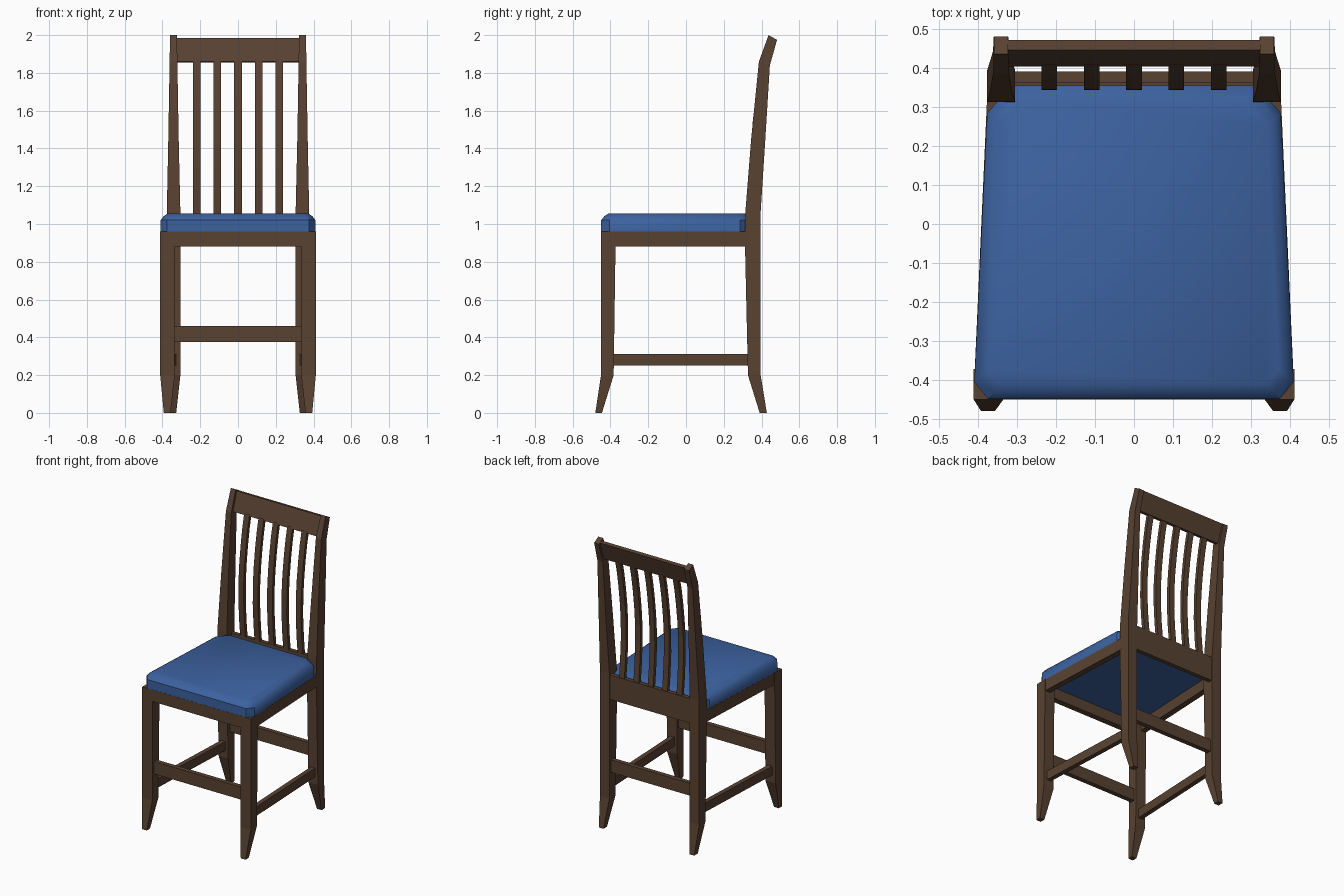
import bpy, bmesh

if "Cube" in bpy.data.objects:
    bpy.data.objects.remove(bpy.data.objects["Cube"])


def material(name, rgb):
    m = bpy.data.materials.new(name)
    m.diffuse_color = (*rgb, 1)
    m.use_nodes = True
    m.node_tree.nodes["Principled BSDF"].inputs["Base Color"].default_value = m.diffuse_color
    return m


WOOD = material("dark wood", (0.098, 0.054, 0.031))
FABRIC = material("blue fabric", (0.045, 0.122, 0.352))


def loft(name, rings, mat=WOOD):
    """Skin a closed solid through rings of points."""
    bm = bmesh.new()
    loops = [[bm.verts.new(p) for p in ring] for ring in rings]
    n = len(loops[0])
    for a, b in zip(loops, loops[1:]):
        for i in range(n):
            j = (i + 1) % n
            bm.faces.new((a[i], a[j], b[j], b[i]))
    bm.faces.new(loops[0][::-1])
    bm.faces.new(loops[-1])
    bmesh.ops.recalc_face_normals(bm, faces=bm.faces)
    me = bpy.data.meshes.new(name)
    bm.to_mesh(me)
    bm.free()
    me.materials.append(mat)
    ob = bpy.data.objects.new(name, me)
    bpy.context.collection.objects.link(ob)
    return ob


def level(x0, x1, y0, y1, z0, z1=None):
    """Rectangular section; z0 at its front edge, z1 at its back edge."""
    z1 = z0 if z1 is None else z1
    return [(x0, y0, z0), (x1, y0, z0), (x1, y1, z1), (x0, y1, z1)]


def bar(name, x, y0, y1, z0, z1):
    """Straight cross bar spanning -x..x."""
    return loft(name, [level(-x, x, y0, y1, z0), level(-x, x, y0, y1, z1)])


def side_bar(name, s, xf, xb, yf, yb, w, z0, z1):
    """Front-to-back bar whose outer face runs from xf to xb."""
    loft(name, [[(s * x, y, z0), (s * (x - w), y, z0), (s * (x - w), y, z1), (s * x, y, z1)]
                for x, y in ((xf, yf), (xb, yb))])


for s, side in ((1, "right"), (-1, "left")):
    # Front leg with splayed, tapered foot
    loft("front_leg_" + side, [
        level(s * 0.357, s * 0.393, -0.48, -0.445, 0),
        level(s * 0.335, s * 0.412, -0.45, -0.383, 0.2),
        level(s * 0.335, s * 0.412, -0.45, -0.372, 0.96)])
    # Back leg continuing up as the back post
    loft("back_post_" + side, [
        level(s * 0.327, s * 0.362, 0.39, 0.428, 0),
        level(s * 0.305, s * 0.377, 0.328, 0.395, 0.2),
        level(s * 0.305, s * 0.377, 0.312, 0.395, 0.9),
        level(s * 0.305, s * 0.377, 0.314, 0.395, 1.06),
        level(s * 0.314, s * 0.369, 0.345, 0.42, 1.45),
        level(s * 0.321, s * 0.362, 0.386, 0.444, 1.86, 1.84),
        level(s * 0.323, s * 0.36, 0.437, 0.482, 2.0, 1.975)])
    # Side apron and low side stretcher
    side_bar("side_apron_" + side, s, 0.411, 0.377, -0.42, 0.33, 0.04, 0.88, 0.96)
    side_bar("side_stretcher_" + side, s, 0.389, 0.355, -0.41, 0.36, 0.032, 0.25, 0.312)

# Aprons and stretchers across the chair
bar("front_apron", 0.345, -0.45, -0.41, 0.88, 0.96)
bar("back_apron", 0.32, 0.363, 0.391, 0.88, 1.048)
bar("front_stretcher", 0.345, -0.43, -0.398, 0.375, 0.46)
bar("back_stretcher", 0.32, 0.347, 0.379, 0.375, 0.46)

# Leaning top rail
loft("top_rail", [level(-0.33, 0.33, 0.405, 0.432, 1.86, 1.855),
                  level(-0.33, 0.33, 0.447, 0.472, 1.985, 1.98)])

# Curved back slats
CURVE = [(0.365, 1.03), (0.352, 1.16), (0.344, 1.3), (0.345, 1.43), (0.354, 1.55),
         (0.369, 1.67), (0.387, 1.78), (0.407, 1.87)]
for i in range(5):
    x = (i - 2) * 0.109
    loft("back_slat_%d" % (i + 1),
         [level(x - 0.02, x + 0.02, y, y + 0.023, z) for y, z in CURVE])

# Cushion with clipped corners and a softened top edge
PLAN = [(-0.375, -0.449), (0.375, -0.449), (0.41, -0.405), (0.377, 0.285),
        (0.315, 0.355), (-0.315, 0.355), (-0.377, 0.285), (-0.41, -0.405)]


def outline(inset, z):
    kx, ky = 1 - inset / 0.41, 1 - inset / 0.402
    return [(x * kx, -0.047 + (y + 0.047) * ky, z) for x, y in PLAN]


cushion = loft("seat_cushion", [outline(0, 0.955), outline(0, 1.02),
                                outline(0.016, 1.041), outline(0.038, 1.055)], FABRIC)
bpy.context.view_layer.objects.active = cushion
cushion.select_set(True)
bpy.ops.object.shade_smooth_by_angle(angle=0.65)
